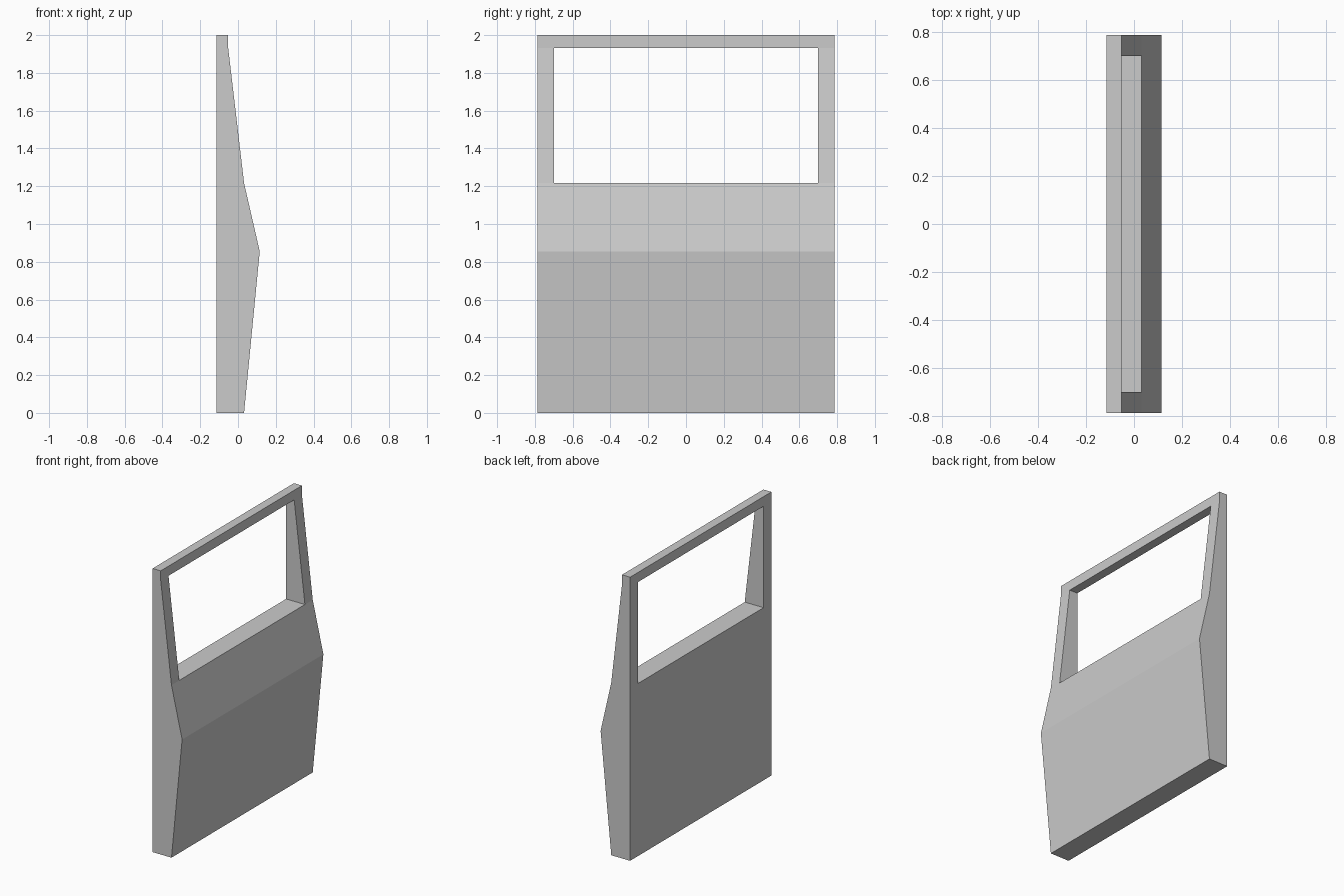
import bpy, bmesh

if "Cube" in bpy.data.objects:
    bpy.data.objects.remove(bpy.data.objects["Cube"])

# Door section: (outer x, z) from bottom to top; the inner side is flat
BACK_X = -0.115
SECTION = [(0.032, 0.0), (0.115, 0.855), (0.032, 1.217), (-0.052, 1.932), (-0.052, 2.0)]
STATIONS = [-0.787, -0.70, 0.70, 0.787]
WINDOW = (2, 1)  # open cell: row, column

rows, cols = len(SECTION) - 1, len(STATIONS) - 1
bm = bmesh.new()
outer = [[bm.verts.new((x, y, z)) for y in STATIONS] for x, z in SECTION]
inner = [[bm.verts.new((BACK_X, y, z)) for y in STATIONS] for x, z in SECTION]


def solid(r, c):
    return 0 <= r < rows and 0 <= c < cols and (r, c) != WINDOW


for r in range(rows):
    for c in range(cols):
        if not solid(r, c):
            continue
        # Outer skin and inner skin
        ring = [(r, c), (r, c + 1), (r + 1, c + 1), (r + 1, c)]
        bm.faces.new([outer[i][j] for i, j in ring])
        bm.faces.new([inner[i][j] for i, j in reversed(ring)])
        # Rims around the outside and the window opening
        for k, (dr, dc) in enumerate([(-1, 0), (0, 1), (1, 0), (0, -1)]):
            if not solid(r + dr, c + dc):
                (i, j), (m, n) = ring[k], ring[(k + 1) % 4]
                bm.faces.new([outer[m][n], outer[i][j], inner[i][j], inner[m][n]])

bmesh.ops.recalc_face_normals(bm, faces=bm.faces)
mesh = bpy.data.meshes.new("door_panel")
bm.to_mesh(mesh)
bm.free()
door = bpy.data.objects.new("door_panel", mesh)
bpy.context.collection.objects.link(door)
